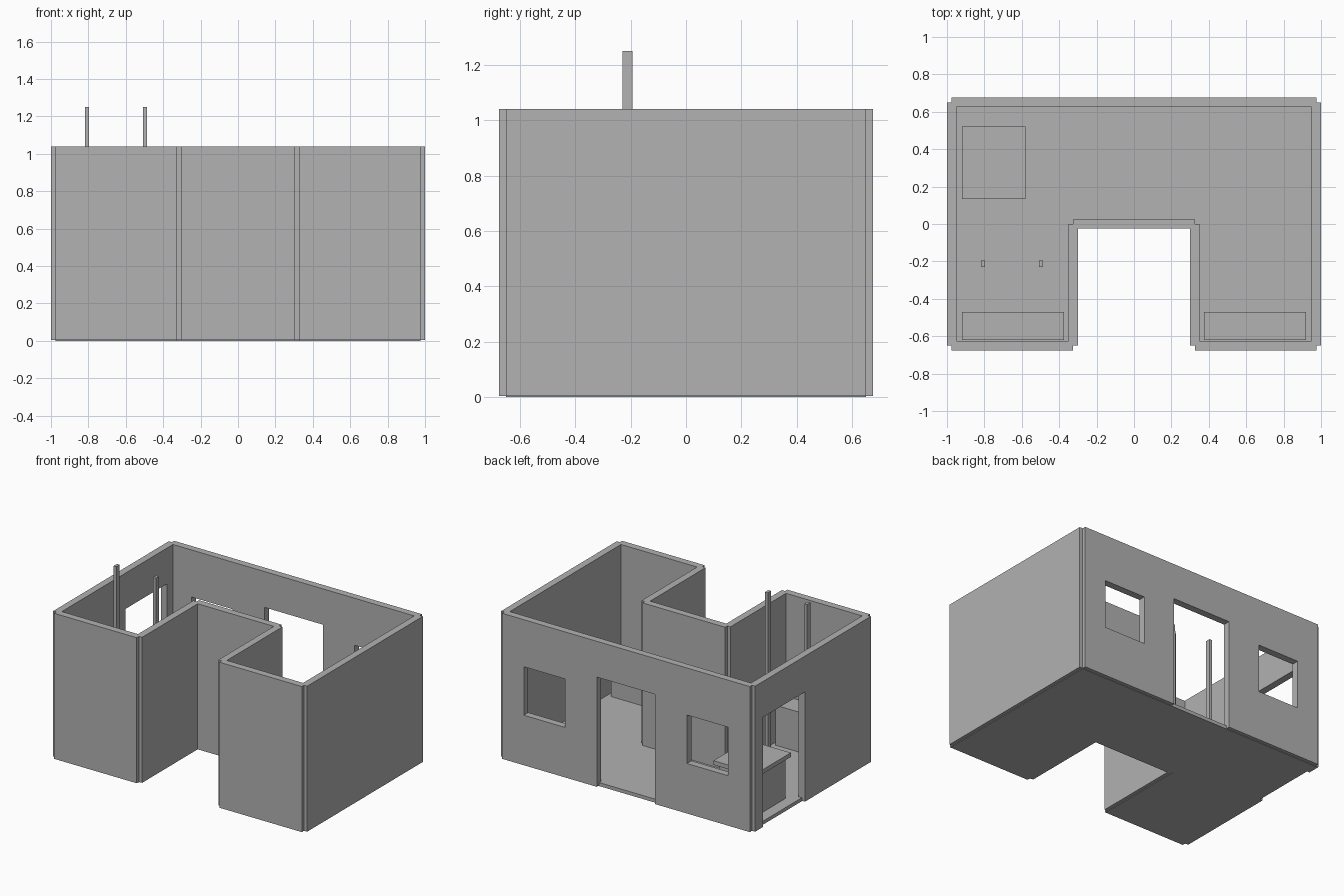
import bpy, bmesh

if "Cube" in bpy.data.objects:
    bpy.data.objects.remove(bpy.data.objects["Cube"])

# one flat colour for everything
grey = bpy.data.materials.new("plain_grey")
grey.diffuse_color = (0.445, 0.445, 0.445, 1)
grey.use_nodes = True
grey.node_tree.nodes["Principled BSDF"].inputs["Base Color"].default_value = grey.diffuse_color

T = 0.05           # wall thickness
Z0, H = 0.004, 1.04  # wall bottom and top
X, Y, C = 0.975, 0.65, 0.325   # wall centre lines and courtyard half width


def finish(name, bm):
    bmesh.ops.recalc_face_normals(bm, faces=bm.faces)
    me = bpy.data.meshes.new(name)
    bm.to_mesh(me)
    bm.free()
    me.materials.append(grey)
    ob = bpy.data.objects.new(name, me)
    bpy.context.collection.objects.link(ob)
    return ob


def box(name, x0, x1, y0, y1, z0, z1):
    bm = bmesh.new()
    bmesh.ops.create_cube(bm, size=1)
    for v in bm.verts:
        v.co = ((x0 + x1) / 2 + v.co.x * (x1 - x0),
                (y0 + y1) / 2 + v.co.y * (y1 - y0),
                (z0 + z1) / 2 + v.co.z * (z1 - z0))
    return finish(name, bm)


def slab(name, outline, axis, start, depth):
    """Extrude an outline: axis 'y' takes (x, z), 'x' takes (y, z), 'z' takes (x, y)."""
    place = {'x': lambda a, b: (start, a, b),
             'y': lambda a, b: (a, start, b),
             'z': lambda a, b: (a, b, start)}[axis]
    bm = bmesh.new()
    face = bm.faces.new([bm.verts.new(place(a, b)) for a, b in outline])
    new = bmesh.ops.extrude_face_region(bm, geom=[face])["geom"]
    for v in new:
        if isinstance(v, bmesh.types.BMVert):
            v.co['xyz'.index(axis)] += depth
    return finish(name, bm)


def cut(wall, *size):
    """Cut a box-shaped opening through a wall."""
    tool = box("window_cutter", *size)
    tool.hide_render = True
    tool.hide_viewport = True
    mod = wall.modifiers.new("opening", 'BOOLEAN')
    mod.operation = 'DIFFERENCE'
    mod.solver = 'EXACT'
    mod.object = tool


# floor slab, reaching the wall centre lines
slab("floor", [(-X, -Y), (-C, -Y), (-C, 0), (C, 0), (C, -Y), (X, -Y), (X, Y), (-X, Y)],
     'z', 0, 0.025)

# back wall with a doorway and two windows
DOOR = 0.785
back = slab("back_wall", [(-X, Z0), (-0.23, Z0), (-0.23, DOOR), (0.23, DOOR),
                          (0.23, Z0), (X, Z0), (X, H), (-X, H)], 'y', Y - T / 2, T)
for s in (-1, 1):
    a, b = sorted((s * 0.48, s * 0.805))
    cut(back, a, b, Y - 0.1, Y + 0.1, 0.36, 0.705)

# left wall with a doorway, plain right wall
slab("left_wall", [(-Y, Z0), (0.09, Z0), (0.09, DOOR), (0.56, DOOR),
                   (0.56, Z0), (Y, Z0), (Y, H), (-Y, H)], 'x', -X - T / 2, T)
box("right_wall", X - T / 2, X + T / 2, -Y, Y, Z0, H)

# courtyard walls and the front walls of both wings
box("courtyard_back_wall", -C, C, -T / 2, T / 2, Z0, H)
for side, s in (("left", -1), ("right", 1)):
    box(side + "_courtyard_wall", s * C - T / 2, s * C + T / 2, -Y, 0, Z0, H)
    a, b = sorted((s * C, s * X))
    box(side + "_front_wall", a, b, -Y - T / 2, -Y + T / 2, Z0, H)
    # counter along the front wall
    a, b = sorted((s * 0.375, s * 0.92))
    box(side + "_counter", a, b, -0.62, -0.47, 0.02, 0.31)

# table on a solid base
box("table_base", -0.895, -0.605, 0.16, 0.495, 0.02, 0.32)
box("table_top", -0.92, -0.58, 0.135, 0.52, 0.318, 0.348)

# two slender posts
for side, x in (("left", -0.807), ("right", -0.497)):
    box(side + "_post", x - 0.011, x + 0.011, -0.23, -0.194, 0.02, 1.25)
